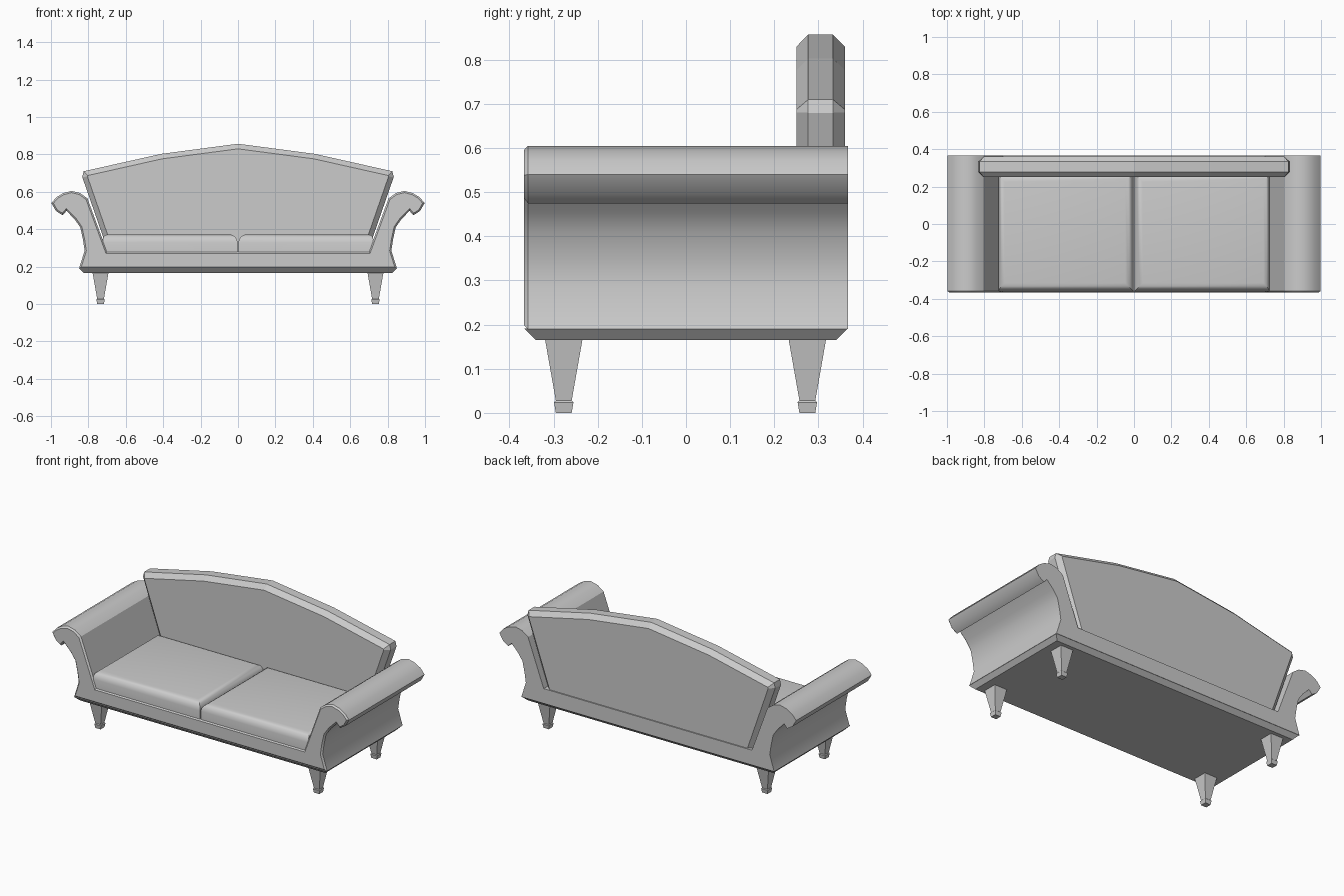
import bpy
import bmesh
from math import radians

if "Cube" in bpy.data.objects:
    bpy.data.objects.remove(bpy.data.objects["Cube"], do_unlink=True)

# One grey upholstery colour for everything
grey = bpy.data.materials.new("grey")
grey.use_nodes = True
grey.diffuse_color = (0.6, 0.6, 0.6, 1)
grey.node_tree.nodes["Principled BSDF"].inputs["Base Color"].default_value = grey.diffuse_color


def finish(bm, name, angle=None):
    """Turn a bmesh into a named, coloured object."""
    bmesh.ops.recalc_face_normals(bm, faces=bm.faces)
    mesh = bpy.data.meshes.new(name)
    bm.to_mesh(mesh)
    bm.free()
    mesh.materials.append(grey)
    obj = bpy.data.objects.new(name, mesh)
    bpy.context.collection.objects.link(obj)
    if angle:
        bpy.ops.object.select_all(action='DESELECT')
        obj.select_set(True)
        bpy.context.view_layer.objects.active = obj
        bpy.ops.object.shade_smooth_by_angle(angle=radians(angle))
    return obj


def prism(outline, y0, y1):
    """Extrude an x-z outline along y; returns the bmesh and its end caps."""
    bm = bmesh.new()
    front = [bm.verts.new((x, y0, z)) for x, z in outline]
    back = [bm.verts.new((x, y1, z)) for x, z in outline]
    caps = [bm.faces.new(front), bm.faces.new(back[::-1])]
    for i in range(len(outline)):
        j = (i + 1) % len(outline)
        bm.faces.new((front[j], front[i], back[i], back[j]))
    bmesh.ops.recalc_face_normals(bm, faces=bm.faces)
    return bm, caps


def bevel(bm, edges, offset, segments=1):
    bmesh.ops.bevel(bm, geom=list(edges), offset=offset, offset_type='OFFSET',
                    segments=segments, profile=0.5, affect='EDGES')


def mirrored(half):
    """Close a right-hand outline with its mirror image."""
    return half + [(-x, z) for x, z in reversed(half) if x > 0]


def tapered_block(name, center, levels):
    """Stack rectangles given as (z, half width, half depth)."""
    bm = bmesh.new()
    cx, cy = center
    rings = [[bm.verts.new((cx + sx * w, cy + sy * d, z))
              for sx, sy in ((-1, -1), (1, -1), (1, 1), (-1, 1))]
             for z, w, d in levels]
    bm.faces.new(rings[0])
    bm.faces.new(rings[-1])
    for a, b in zip(rings, rings[1:]):
        for i in range(4):
            j = (i + 1) % 4
            bm.faces.new((a[i], a[j], b[j], b[i]))
    return finish(bm, name)


# Frame with scrolled arms, one continuous section
frame_half = [
    (0.85, 0.19), (0.82, 0.285), (0.829, 0.345), (0.843, 0.41), (0.875, 0.455),
    (0.917, 0.498), (0.938, 0.475), (0.973, 0.497), (0.998, 0.54), (0.97, 0.572),
    (0.935, 0.593), (0.89, 0.605), (0.845, 0.594), (0.805, 0.565), (0.70, 0.28),
]
bm, caps = prism(mirrored(frame_half), -0.367, 0.367)
bevel(bm, caps[0].edges, 0.009)
finish(bm, "frame_and_arms", 33)

# Chamfered underside
tapered_block("base", (0, 0), [(0.165, 0.825, 0.34), (0.191, 0.849, 0.366)])

# Arched backrest with chamfered rims
back_half = [(0.68, 0.24), (0.833, 0.68), (0.825, 0.71), (0.41, 0.803), (0, 0.857)]
bm, caps = prism(mirrored(back_half), 0.25, 0.36)
bevel(bm, set(caps[0].edges) | set(caps[1].edges), 0.027)
finish(bm, "backrest")

# Two seat cushions with rounded tops
for side, name in ((1, "left_cushion"), (-1, "right_cushion")):
    outline = [(0.002, 0.27), (0.698, 0.27), (0.737, 0.373), (0.002, 0.373)]
    bm, caps = prism([(side * x, z) for x, z in outline], -0.36, 0.27)
    top = max(bm.faces, key=lambda f: f.calc_center_median().z)
    bevel(bm, top.edges, 0.045, 4)
    finish(bm, name, 35)

# Tapered legs with small feet
for side, x in (("left", 0.735), ("right", -0.735)):
    for end, y in (("front", -0.277), ("back", 0.275)):
        tapered_block(f"{end}_{side}_leg", (x, y), [
            (0, 0.018, 0.018), (0.024, 0.022, 0.022),
            (0.028, 0.018, 0.018), (0.17, 0.043, 0.043)])
